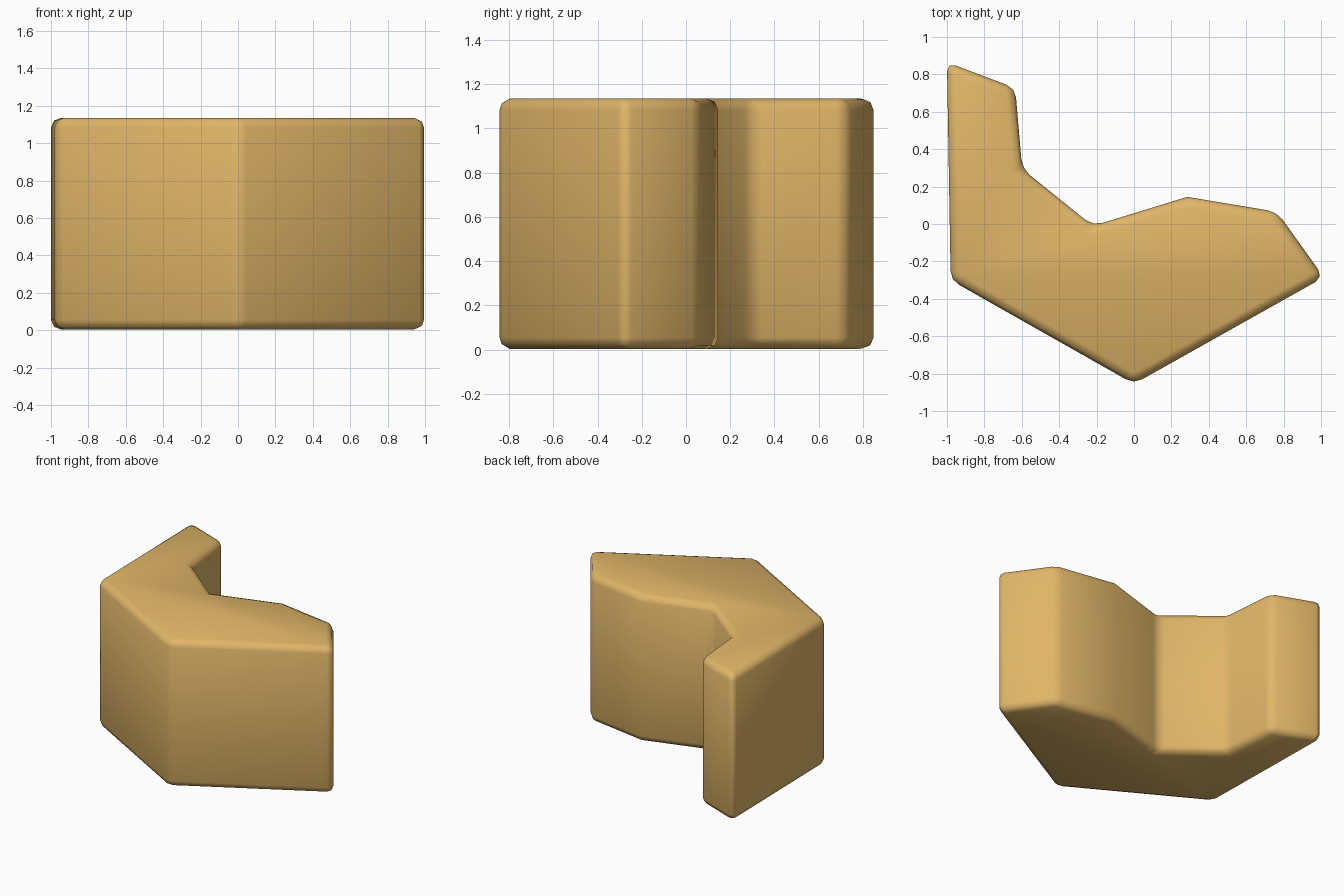
import bpy, bmesh

if "Cube" in bpy.data.objects:
    bpy.data.objects.remove(bpy.data.objects["Cube"])

# Outline of the block seen from above, before rounding
OUTLINE = [(-1.0, 0.865), (-0.98, -0.30), (0.0, -0.855), (1.015, -0.285),
           (0.765, 0.065), (0.285, 0.145), (-0.22, -0.01), (-0.598, 0.295),
           (-0.635, 0.727)]
Z0, Z1 = 0.004, 1.135

# Extrude the outline into a solid block
bm = bmesh.new()
base = bm.faces.new([bm.verts.new((x, y, Z0)) for x, y in OUTLINE])
ext = bmesh.ops.extrude_face_region(bm, geom=[base], use_keep_orig=True)
top = [v for v in ext["geom"] if isinstance(v, bmesh.types.BMVert)]
bmesh.ops.translate(bm, verts=top, vec=(0, 0, Z1 - Z0))
bmesh.ops.recalc_face_normals(bm, faces=bm.faces)
mesh = bpy.data.meshes.new("angular_block")
bm.to_mesh(mesh)
bm.free()

block = bpy.data.objects.new("angular_block", mesh)
bpy.context.collection.objects.link(block)
mesh.shade_smooth()

# Softened edges; the shallow back ridge stays below the angle limit
bevel = block.modifiers.new("rounded_edges", "BEVEL")
bevel.width = 0.05
bevel.segments = 2
bevel.limit_method = "ANGLE"
bevel.angle_limit = 0.5236

# Warm tan colour
mat = bpy.data.materials.new("tan")
mat.diffuse_color = (0.75, 0.47, 0.14, 1)
mat.use_nodes = True
mat.node_tree.nodes["Principled BSDF"].inputs["Base Color"].default_value = mat.diffuse_color
mesh.materials.append(mat)
